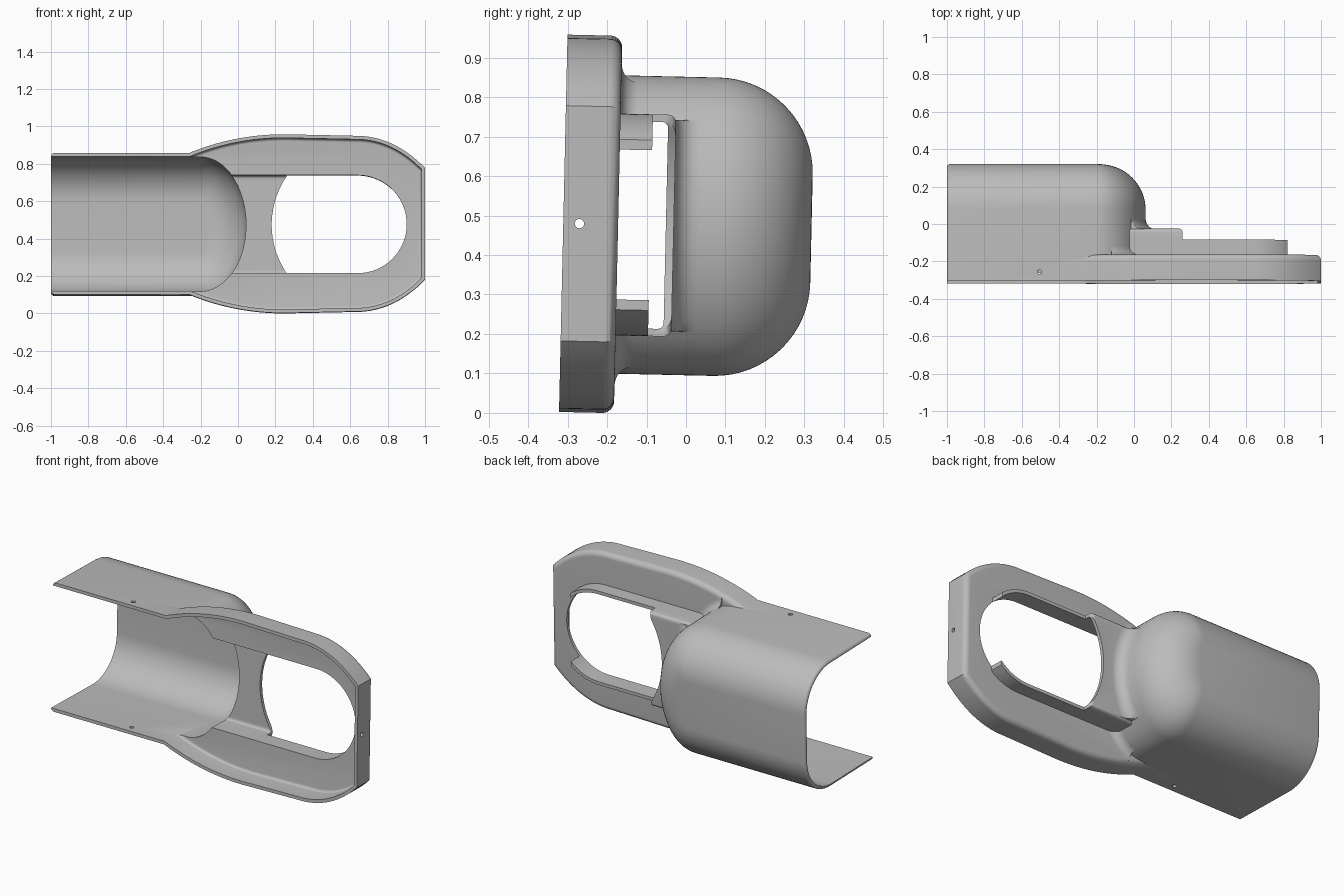
import bpy, bmesh, math
from math import sin, cos, acos, pi
from mathutils import Vector

if "Cube" in bpy.data.objects:
    bpy.data.objects.remove(bpy.data.objects["Cube"])

WALL = 0.019
FRONT, CUT_FRONT = -0.311, -0.4

grey = bpy.data.materials.new("plain grey")
grey.use_nodes = True
GREY = (0.5, 0.5, 0.5, 1)
grey.diffuse_color = GREY
grey.node_tree.nodes["Principled BSDF"].inputs["Base Color"].default_value = GREY


def loft(name, layers, round_end=0):
    """Skin a stack of (y, outline) layers, outlines being (x, z) points."""
    bm = bmesh.new()
    rings = [[bm.verts.new((x, y, z)) for x, z in pts] for y, pts in layers]
    n = len(rings[0])
    for a, b in zip(rings, rings[1:]):
        for i in range(n):
            j = (i + 1) % n
            bm.faces.new((a[i], a[j], b[j], b[i]))
    bm.faces.new(rings[0])
    bm.faces.new(rings[-1])
    bmesh.ops.recalc_face_normals(bm, faces=bm.faces)
    if round_end:
        # soften the open -x end, leaving the front edge sharp
        cap = [f for f in bm.faces if f.normal.x < -0.9]
        bmesh.ops.dissolve_faces(bm, faces=cap)
        end = min(bm.faces, key=lambda f: f.calc_center_median().x)
        edges = [e for e in end.edges
                 if any(v.co.y > FRONT + 0.001 for v in e.verts)]
        bmesh.ops.bevel(bm, geom=edges, offset=round_end, segments=4,
                        profile=0.5, affect='EDGES')
    me = bpy.data.meshes.new(name)
    bm.to_mesh(me)
    bm.free()
    me.materials.append(grey)
    ob = bpy.data.objects.new(name, me)
    bpy.context.collection.objects.link(ob)
    return ob


def rounded(outline, front, back, r, steps=10):
    """Layers of a straight-sided block whose back edge is rounded."""
    out = [(front, outline(0))]
    for k in range(steps + 1):
        a = pi / 2 * k / steps
        out.append((back - r + r * sin(a), outline(r * (1 - cos(a)))))
    return out


def flare(outline, base, r, steps=8):
    """Layers of a concave fillet spreading onto a flat base."""
    out = [(base - 0.012, outline(-r))]
    for k in range(steps + 1):
        a = pi / 2 * (1 - k / steps)
        out.append((base + r - r * sin(a), outline(-r * (1 - cos(a)))))
    return out


def inset_poly(pts, d):
    """Offset a counter-clockwise polygon inward by d."""
    res = []
    for i, p in enumerate(pts):
        p0, p, p1 = Vector(pts[i - 1]), Vector(p), Vector(pts[(i + 1) % len(pts)])
        u, v = (p - p0).normalized(), (p1 - p).normalized()
        n = Vector((-u.y - v.y, u.x + v.x)).normalized()
        res.append(tuple(p + n * d / max(0.4, n.dot(Vector((-u.y, u.x))))))
    return res


def poly(pts, extra=0):
    return lambda d: inset_poly(pts, d + extra)


def body_outline(x0, extra=0, zmax=9):
    """Plan of the hood: straight sides and a half-ellipse nose."""
    def outline(d):
        d += extra
        h, a, c = 0.378 - d, 0.262 - d, -0.2
        t = acos((x0 - c) / a) if x0 > c else pi / 2
        pts = [(c + a * cos(s), max(-zmax, min(zmax, h * sin(s))))
               for s in (t * (k / 24 - 1) for k in range(49))]
        return pts if x0 > c else [(x0, -h)] + pts + [(x0, h)]
    return outline


def bezier(p, q, r, n=16):
    p, q, r = Vector(p), Vector(q), Vector(r)
    return [tuple(p * (1 - t) ** 2 + q * 2 * t * (1 - t) + r * t * t)
            for t in (k / n for k in range(n + 1))]


def arc(cx, r, a0, a1, n=32):
    return [(cx + r * cos(a0 + (a1 - a0) * k / n), r * sin(a0 + (a1 - a0) * k / n))
            for k in range(n + 1)]


def boolean(target, tool, op):
    mod = target.modifiers.new(op, 'BOOLEAN')
    mod.operation, mod.solver, mod.object = op, 'EXACT', tool
    bpy.context.view_layer.objects.active = target
    bpy.ops.object.modifier_apply(modifier=mod.name)
    bpy.data.objects.remove(tool)


# Plan outlines
tray_low = [(x, -z) for x, z in
            bezier((-0.28, 0.37), (-0.03, 0.478), (0.25, 0.478))
            + bezier((0.62, 0.47), (0.83, 0.474), (1, 0.298))]
tray = tray_low + [(x, -z) for x, z in reversed(tray_low)]

MID, SLOT, COLLAR = 0.64, 0.262, 0.281
slot = [(-0.1, -SLOT)] + arc(MID, SLOT, -pi / 2, pi / 2) + [(-0.1, SLOT)]
end = acos((0.82 - MID) / COLLAR)
collar = ([(-0.05, -COLLAR)] + arc(MID, COLLAR, -pi / 2, -end, 12)
          + arc(MID, COLLAR, end, pi / 2, 12) + [(-0.05, COLLAR)])
bridge = [(-0.1, -COLLAR), (0.26, -COLLAR), (0.26, COLLAR), (-0.1, COLLAR)]
bow = math.asin(SLOT / 0.46)
hole = arc(MID, SLOT, -pi / 2, pi / 2) + arc(MID, 0.46, pi - bow, pi + bow)

# Outer form: hood, tray, bridge, slot collar and blending fillets
shell = loft("shell_housing", rounded(body_outline(-1), FRONT, 0.318, 0.242, 16), 0.018)
for part in (
    loft("tray", rounded(poly(tray), FRONT, -0.172, 0.03)),
    loft("bridge", rounded(poly(bridge), -0.2, -0.031, 0.02, 5)),
    loft("slot_collar", [(-0.2, collar), (-0.09, collar)]),
    loft("tray_fillet", flare(body_outline(-0.12), -0.172, 0.045)),
    loft("bridge_fillet", flare(body_outline(-0.12, zmax=0.268), -0.031, 0.06)),
):
    boolean(shell, part, 'UNION')

# Hollow interior and the slot
for cutter in (
    loft("hood_hollow", rounded(
        lambda d: [(-1.2 if x < -0.9 else x, z) for x, z in body_outline(-1, WALL)(d)],
        CUT_FRONT, 0.318 - WALL, 0.242 - WALL, 16)),
    loft("tray_hollow", rounded(poly(tray, WALL), CUT_FRONT, -0.19, 0.015, 5)),
    loft("bridge_hollow", rounded(poly(slot), CUT_FRONT, -0.051, 0.015, 5)),
    loft("slot_hole", [(CUT_FRONT, hole), (0.05, hole)]),
):
    boolean(shell, cutter, 'DIFFERENCE')

# Screw holes through both hood sides and the tray end
for loc, rot, depth in (((-0.505, -0.265, 0), (0, 0, 0), 1),
                        ((1, -0.27, 0), (0, pi / 2, 0), 0.1)):
    bpy.ops.mesh.primitive_cylinder_add(vertices=16, radius=0.012, depth=depth,
                                        location=loc, rotation=rot)
    boolean(shell, bpy.context.object, 'DIFFERENCE')

# Lean back slightly and stand on the floor
shell.rotation_euler.x = -0.0225
shell.location.z = 0.472
bpy.ops.object.select_all(action='DESELECT')
shell.select_set(True)
bpy.context.view_layer.objects.active = shell
bpy.ops.object.transform_apply(location=True, rotation=True, scale=False)
low = min(v.co.z for v in shell.data.vertices)
for v in shell.data.vertices:
    v.co.z -= low
bpy.ops.object.shade_smooth_by_angle(angle=math.radians(35))
